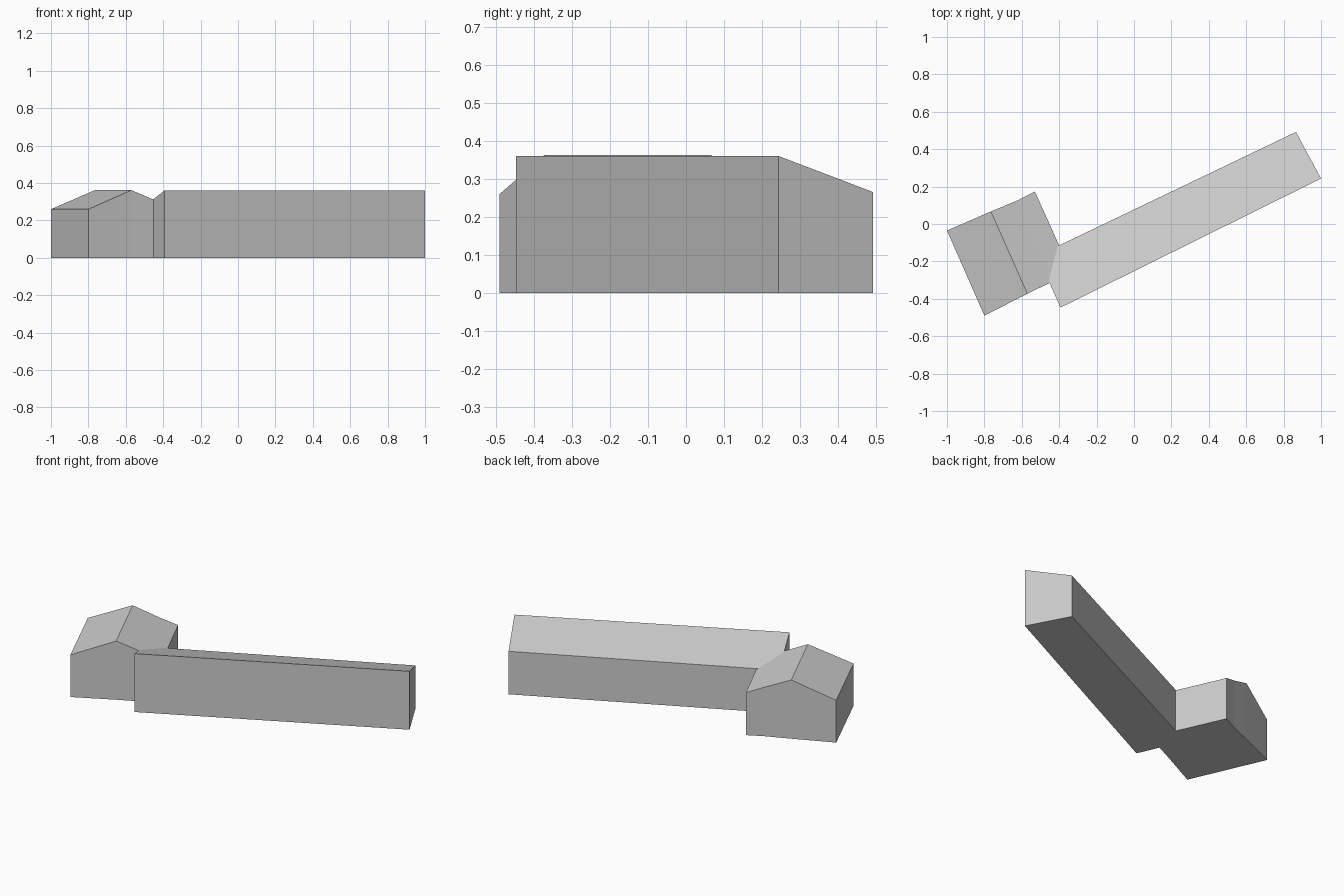
import bpy
import bmesh

cube = bpy.data.objects.get("Cube")
if cube:
    bpy.data.objects.remove(cube, do_unlink=True)

grey = bpy.data.materials.new("light_grey")
grey.use_nodes = True
grey.diffuse_color = (0.6, 0.6, 0.6, 1)
grey.node_tree.nodes["Principled BSDF"].inputs["Base Color"].default_value = (0.6, 0.6, 0.6, 1)


def roofed_body(name, stations):
    """Closed body on the ground; each station is (front xy, back xy, front z, back z)."""
    bm = bmesh.new()
    rings = []
    for (fx, fy), (bx, by), fz, bz in stations:
        pts = [(fx, fy, 0), (bx, by, 0), (bx, by, bz), (fx, fy, fz)]
        rings.append([bm.verts.new(p) for p in pts])
    for a, b in zip(rings, rings[1:]):
        for i in range(4):
            j = (i + 1) % 4
            bm.faces.new((a[i], a[j], b[j], b[i]))
    bm.faces.new(rings[0])
    bm.faces.new(rings[-1])
    bmesh.ops.recalc_face_normals(bm, faces=bm.faces)
    mesh = bpy.data.meshes.new(name)
    bm.to_mesh(mesh)
    bm.free()
    mesh.materials.append(grey)
    obj = bpy.data.objects.new(name, mesh)
    bpy.context.collection.objects.link(obj)
    return obj


# Gabled end block: west eave, ridge, slight bend in the back wall, east eave
building = roofed_body("building", [
    ((-0.80, -0.49), (-1.00, -0.035), 0.26, 0.26),
    ((-0.57, -0.373), (-0.765, 0.067), 0.362, 0.362),
    ((-0.43, -0.305), (-0.623, 0.126), 0.302, 0.302),
    ((-0.335, -0.26), (-0.53, 0.174), 0.262, 0.262),
])

# Long wing with a single roof slope falling to the back
wing = roofed_body("wing", [
    ((-0.393, -0.447), (-0.516, -0.17), 0.36, 0.265),
    ((1.00, 0.243), (0.866, 0.492), 0.36, 0.265),
])

# Join both parts into one clean shell
union = building.modifiers.new("join_wing", "BOOLEAN")
union.operation = "UNION"
union.solver = "EXACT"
union.object = wing
bpy.context.view_layer.objects.active = building
building.select_set(True)
bpy.ops.object.modifier_apply(modifier=union.name)
bpy.data.objects.remove(wing, do_unlink=True)
